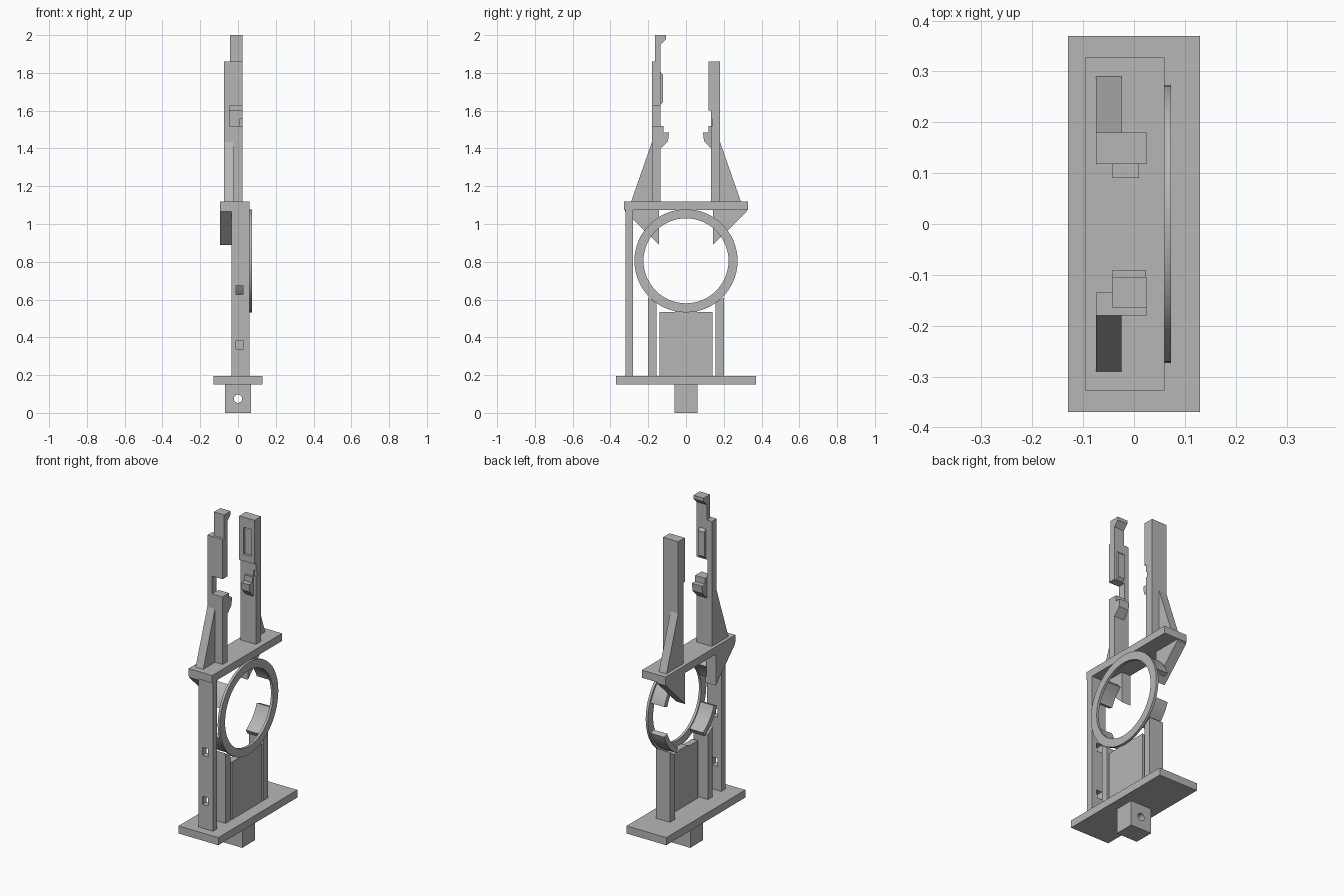
import bpy, bmesh
from math import sin, cos, radians

cube = bpy.data.objects.get("Cube")
if cube:
    bpy.data.objects.remove(cube, do_unlink=True)

grey = bpy.data.materials.new("plain_grey")
grey.use_nodes = True
colour = (0.47, 0.47, 0.47, 1)
grey.diffuse_color = colour
grey.node_tree.nodes["Principled BSDF"].inputs["Base Color"].default_value = colour


def prism(name, profile, x0, x1):
    """Extrude a (y, z) profile along x."""
    bm = bmesh.new()
    face = bm.faces.new([bm.verts.new((x0, y, z)) for y, z in profile])
    moved = bmesh.ops.extrude_face_region(bm, geom=[face])["geom"]
    verts = [v for v in moved if isinstance(v, bmesh.types.BMVert)]
    bmesh.ops.translate(bm, vec=(x1 - x0, 0, 0), verts=verts)
    bmesh.ops.recalc_face_normals(bm, faces=bm.faces)
    mesh = bpy.data.meshes.new(name)
    bm.to_mesh(mesh)
    bm.free()
    mesh.materials.append(grey)
    obj = bpy.data.objects.new(name, mesh)
    bpy.context.collection.objects.link(obj)
    return obj


def box(name, x0, x1, y0, y1, z0, z1):
    return prism(name, [(y0, z0), (y1, z0), (y1, z1), (y0, z1)], x0, x1)


def activate(obj):
    bpy.ops.object.select_all(action="DESELECT")
    obj.select_set(True)
    bpy.context.view_layer.objects.active = obj


def cut(obj, cutter):
    cutter.hide_render = True
    mod = obj.modifiers.new("cut", "BOOLEAN")
    mod.operation = "DIFFERENCE"
    mod.object = cutter
    activate(obj)
    bpy.ops.object.modifier_apply(modifier=mod.name)
    bpy.data.objects.remove(cutter, do_unlink=True)


def smooth(obj):
    activate(obj)
    bpy.ops.object.shade_smooth_by_angle(angle=radians(30))


def circle(radius, start, end, steps):
    """Points around the ring centre, angle measured from +y."""
    angles = [radians(start + (end - start) * i / steps) for i in range(steps + 1)]
    return [(radius * cos(a), RING_Z + radius * sin(a)) for a in angles]


def mirrored(profile, side):
    return [(side * y, z) for y, z in profile]


RING_Z = 0.805

# Base plate and drilled peg
box("base_plate", -0.13, 0.13, -0.37, 0.37, 0.15, 0.195)
peg = box("mounting_peg", -0.07, 0.07, -0.06, 0.06, 0, 0.15)
bpy.ops.mesh.primitive_cylinder_add(vertices=24, radius=0.022, depth=0.3,
                                    location=(0, 0, 0.075), rotation=(radians(90), 0, 0))
cut(peg, bpy.context.object)

# Tall front post with two square holes
post = box("front_post", -0.035, 0.06, -0.32, -0.28, 0.195, 1.075)
for z in (0.36, 0.65):
    cut(post, box("hole_cutter", -0.01, 0.027, -0.4, -0.2, z - 0.024, z + 0.024))

# Panel and shelf
panel = [(-0.14, 0.195), (0.14, 0.195), (0.14, 0.535), (0.06, 0.535),
         (0.04, 0.545), (-0.04, 0.545), (-0.06, 0.535), (-0.14, 0.535)]
prism("centre_panel", panel, 0.02, 0.058)
box("shelf", -0.095, 0.06, -0.327, 0.327, 1.075, 1.12)

# Thin ring
ring = prism("ring", circle(0.273, 0, 354, 59), 0.058, 0.073)
cut(ring, prism("ring_cutter", circle(0.225, 0, 354, 59), 0, 0.2))
smooth(ring)

# Paired short posts, ring lips, gussets and buttresses
for side, label in ((-1, "front"), (1, "back")):
    short = [(0.155, 0.195), (0.2, 0.195), (0.2, 0.61), (0.155, 0.58)]
    prism(label + "_short_post", mirrored(short, side), -0.035, 0.058)
    for part, start, end in (("lower", -60, -20), ("upper", 20, 50)):
        lip = circle(0.232, start, end, 10) + circle(0.262, end, start, 10)
        smooth(prism(f"{label}_{part}_lip", mirrored(lip, side), -0.03, 0.058))
    gusset = [(0.143, 0.89), (0.143, 1.075), (0.322, 1.075), (0.322, 1.066)]
    prism(label + "_gusset", mirrored(gusset, side), -0.095, -0.035)
    buttress = [(0.18, 1.12), (0.29, 1.12), (0.18, 1.435)]
    prism(label + "_buttress", mirrored(buttress, side), -0.075, -0.025)
    # Latch hook on the inner face of each arm
    hook = [(0.137, 1.395), (0.095, 1.44), (0.09, 1.485), (0.12, 1.485),
            (0.12, 1.52), (0.137, 1.52)]
    prism(label + "_latch", mirrored(hook, side), -0.042, 0.01 if side > 0 else 0.024)

# Front arm with side notch, pad and hooked tip
arm = box("front_arm", -0.075, 0.025, -0.18, -0.135, 1.12, 1.86)
cut(arm, box("notch_cutter", -0.045, 0.1, -0.3, 0, 1.52, 1.625))
pad = [(-0.135, 1.63), (-0.122, 1.645), (-0.122, 1.79), (-0.135, 1.805)]
prism("front_arm_pad", pad, -0.035, 0.005)
tip = [(-0.165, 1.86), (-0.135, 1.86), (-0.135, 1.95), (-0.105, 1.98),
       (-0.105, 2.0), (-0.165, 2.0)]
prism("front_arm_tip", tip, -0.042, 0.025)

# Back arm with shallow slot on its inner face
arm = box("back_arm", -0.075, 0.025, 0.132, 0.18, 1.12, 1.86)
box("back_arm_head", -0.075, 0.025, 0.118, 0.132, 1.8, 1.86)
for x0, x1 in ((-0.075, -0.045), (0.005, 0.025)):
    box("back_arm_rail", x0, x1, 0.118, 0.132, 1.64, 1.8)
box("back_arm_sill", -0.075, 0.025, 0.118, 0.132, 1.6, 1.64)
cut(arm, box("slot_cutter", 0.01, 0.1, 0.1, 0.14, 1.52, 1.555))
